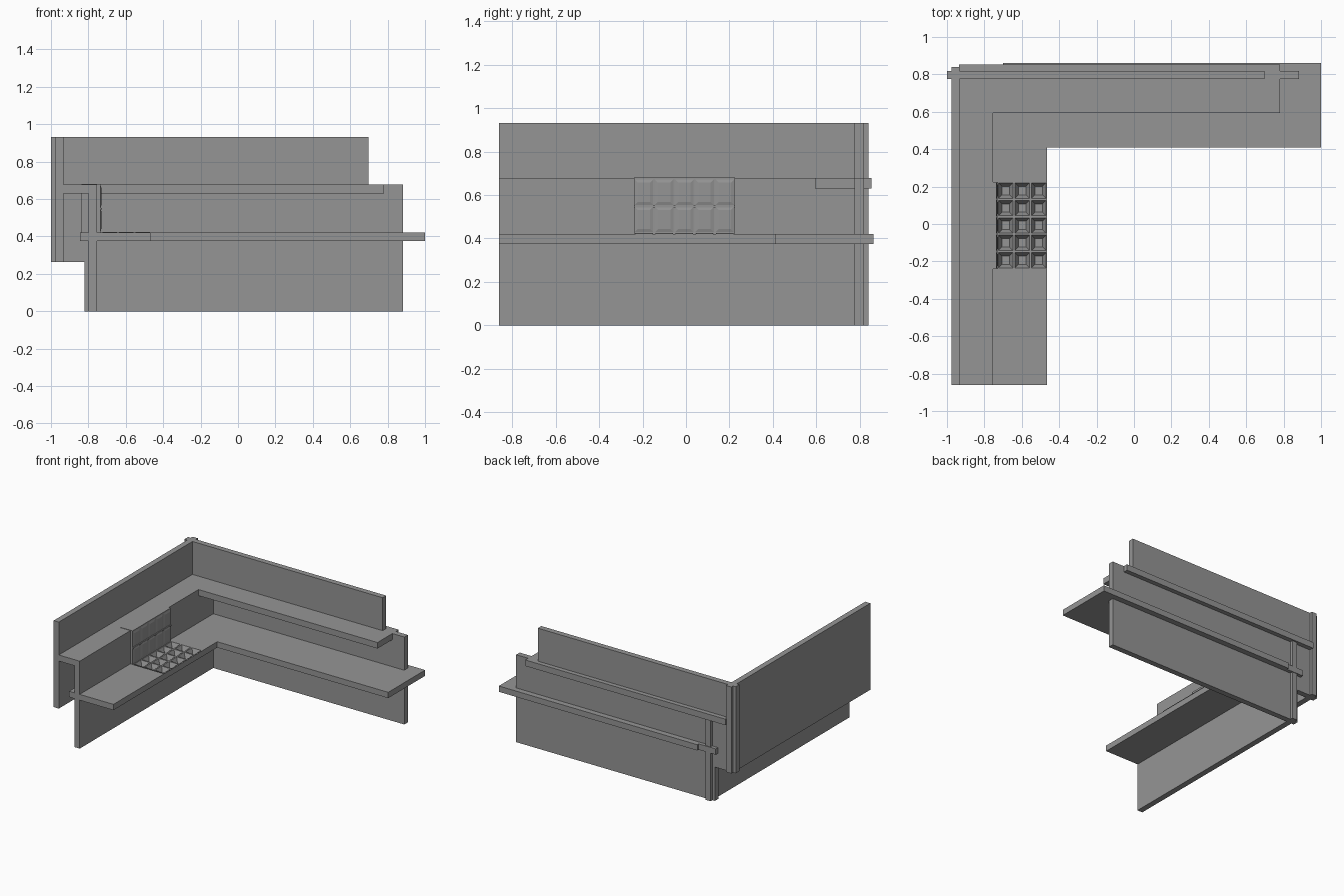
import bpy, bmesh
from mathutils import Vector

if "Cube" in bpy.data.objects:
    bpy.data.objects.remove(bpy.data.objects["Cube"])

grey = bpy.data.materials.new("plain grey")
grey.use_nodes = True
COLOUR = (0.3, 0.3, 0.3, 1)
grey.diffuse_color = COLOUR
grey.node_tree.nodes["Principled BSDF"].inputs["Base Color"].default_value = COLOUR


def finish(name, bm):
    bmesh.ops.recalc_face_normals(bm, faces=bm.faces)
    mesh = bpy.data.meshes.new(name)
    bm.to_mesh(mesh)
    bm.free()
    mesh.materials.append(grey)
    obj = bpy.data.objects.new(name, mesh)
    bpy.context.collection.objects.link(obj)
    return obj


def box(name, x, y, z):
    """Box from (min, max) ranges."""
    bm = bmesh.new()
    bmesh.ops.create_cube(bm, size=1)
    for v in bm.verts:
        v.co = Vector([a + (b - a) * (c + 0.5) for (a, b), c in zip((x, y, z), v.co)])
    return finish(name, bm)


def relief(name, origin, u, v, nu, nv, rim, slope, depth):
    """Sheet of cells, each stepped in and pushed along the sheet normal."""
    bm = bmesh.new()
    origin, u, v = Vector(origin), Vector(u), Vector(v)
    pts = [[bm.verts.new(origin + u * i / nu + v * j / nv) for j in range(nv + 1)]
           for i in range(nu + 1)]
    cells = [bm.faces.new((pts[i][j], pts[i + 1][j], pts[i + 1][j + 1], pts[i][j + 1]))
             for i in range(nu) for j in range(nv)]
    bm.normal_update()
    bmesh.ops.inset_individual(bm, faces=cells, thickness=rim)
    bmesh.ops.inset_individual(bm, faces=cells, thickness=slope, depth=depth)
    mesh = bpy.data.meshes.new(name)
    bm.to_mesh(mesh)
    bm.free()
    mesh.materials.append(grey)
    bpy.context.collection.objects.link(bpy.data.objects.new(name, mesh))


BACK = (0.775, 0.818)      # shared depth of both back walls
LOW = (0.375, 0.42)        # lower shelf heights
HIGH = (0.63, 0.677)       # upper shelf heights
PANEL = (-0.24, 0.225)     # length of the textured section
SIDE = (-0.86, 0.84)       # length of the side walls

# Crossing walls
box("upper_side_wall", (-0.977, -0.933), SIDE, (0.262, 0.932))
box("upper_back_wall", (-1.0, 0.697), BACK, (0.262, 0.932))
box("lower_side_wall", (-0.798, -0.754), SIDE, (0, 0.677))
box("lower_back_wall", (-0.82, 0.882), BACK, (0, 0.677))

# Upper shelf
box("upper_side_shelf", (-0.935, -0.755), (-0.86, 0.853), HIGH)
box("upper_back_shelf", (-0.757, 0.78), (0.593, 0.853), HIGH)

# Lower shelf, thinned under the textured section
box("lower_side_shelf_front", (-0.845, -0.465), (SIDE[0], PANEL[0]), LOW)
box("lower_side_shelf_rear", (-0.845, -0.465), (PANEL[1], 0.845), LOW)
box("lower_side_shelf_outer", (-0.845, -0.73), PANEL, LOW)
box("lower_side_shelf_base", (-0.73, -0.465), PANEL, (0.375, 0.383))
box("lower_side_shelf_lip", (-0.469, -0.465), PANEL, LOW)
box("lower_back_shelf", (-0.7, 1.0), (0.41, 0.862), LOW)

# Textured section: pitted floor and padded upright panel
length = PANEL[1] - PANEL[0]
relief("pitted_floor", (-0.73, PANEL[0], 0.424), (0.265, 0, 0), (0, length, 0),
       3, 5, 0.008, 0.026, -0.038)
box("upright_panel", (-0.838, -0.735), PANEL, (0.42, 0.68))
relief("padded_face", (-0.734, PANEL[0], 0.425), (0, length, 0), (0, 0, 0.25),
       5, 2, 0.006, 0.02, 0.004)
box("panel_ridge", (-0.735, -0.727), PANEL, (0.543, 0.553))
